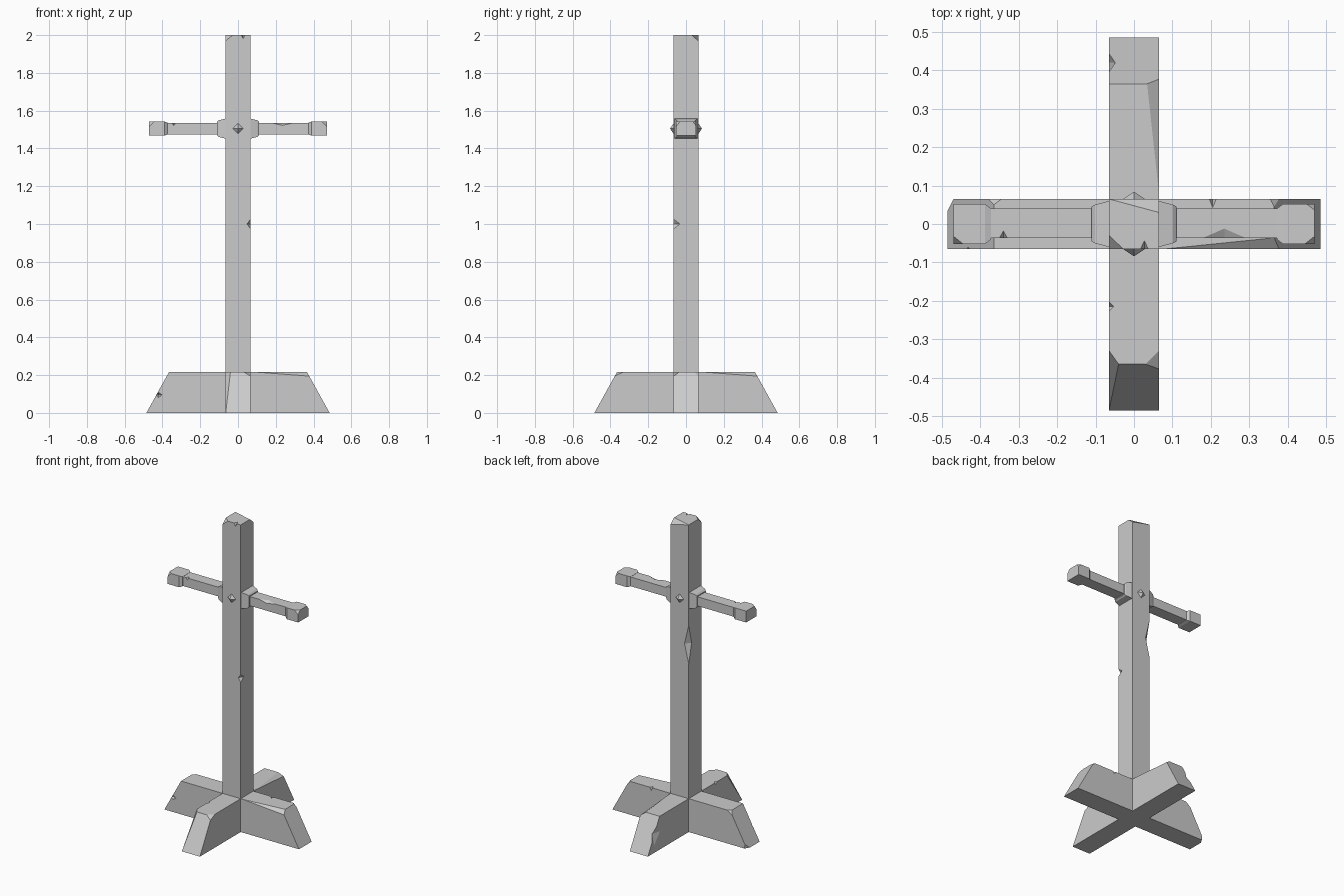
import bpy, bmesh
from mathutils import Vector

if "Cube" in bpy.data.objects:
    bpy.data.objects.remove(bpy.data.objects["Cube"])

W = 0.065   # half thickness of the timbers
ZC = 1.505  # height of the crossbar


def hull(name, pts, cuts=()):
    """Convex solid from points; each cut is a plane through 3 points that slices off the outside."""
    bm = bmesh.new()
    for p in pts:
        bm.verts.new(p)
    bmesh.ops.convex_hull(bm, input=bm.verts[:])
    center = sum((Vector(p) for p in pts), Vector()) / len(pts)
    for a, b, c in cuts:
        a, b, c = Vector(a), Vector(b), Vector(c)
        n = (b - a).cross(c - a).normalized()
        if n.dot(a - center) < 0:
            n = -n
        r = bmesh.ops.bisect_plane(bm, geom=bm.verts[:] + bm.edges[:] + bm.faces[:],
                                   plane_co=a, plane_no=n, clear_outer=True)
        edges = [e for e in r['geom_cut'] if isinstance(e, bmesh.types.BMEdge)]
        bmesh.ops.contextual_create(bm, geom=edges)
    bmesh.ops.dissolve_limit(bm, angle_limit=0.01, verts=bm.verts[:], edges=bm.edges[:])
    bmesh.ops.recalc_face_normals(bm, faces=bm.faces[:])
    me = bpy.data.meshes.new(name)
    bm.to_mesh(me)
    bm.free()
    ob = bpy.data.objects.new(name, me)
    bpy.context.collection.objects.link(ob)
    return ob


def rect(x, hy, hz, cy=0.0, cz=ZC):
    return [(x, cy + a * hy, cz + b * hz) for a in (-1, 1) for b in (-1, 1)]


def octa(name, c, r):
    pts = []
    for i in range(3):
        for s in (-1, 1):
            p = Vector(c)
            p[i] += s * r[i]
            pts.append(p)
    return hull(name, pts)


def nick(ob, c, r):
    """Carve a small octahedral notch."""
    cutter = octa("cutter", c, r)
    cutter.hide_render = True
    m = ob.modifiers.new("nick", 'BOOLEAN')
    m.object, m.operation, m.solver = cutter, 'DIFFERENCE', 'EXACT'
    bpy.context.view_layer.objects.active = ob
    bpy.ops.object.modifier_apply(modifier=m.name)
    bpy.data.objects.remove(cutter)


def corner(x, y, z, dx, dy, dz):
    return ((x + dx, y, z), (x, y + dy, z), (x, y, z + dz))


# Upright post with worn top corners
post = hull("post", [(x, y, z) for x in (-W, W) for y in (-W, W) for z in (0, 2)], [
    corner(-W, -W, 2, 0.037, 0.035, -0.03),
    corner(W, W, 2, -0.13, -0.035, -0.03),
])
nick(post, (0.027, -W, 2), (0.01, 0.022, 0.02))
nick(post, (W, -W, 1.0), (0.017, 0.033, 0.025))
nick(post, (-W, W, 1.22), (0.03, 0.03, 0.125))

# Crossed feet: trapezoid beams, chipped along edges
L, T, H = 0.485, 0.365, 0.217
foot_x = hull("foot_side_to_side",
              [(s * l, y, z) for s in (-1, 1) for l, z in ((L, 0), (T, H)) for y in (-W, W)], [
    ((0.08, -W, H), (T, -0.036, H), (0.374, -W, 0.195)),
    ((0.355, W, H), (T, 0.045, H), (0.377, W, 0.195)),
    ((-0.345, W, H), (-T, 0.05, H), (-0.38, W, 0.19)),
    ((-L, 0.035, 0), (-0.468, W, 0), (-0.47, W, 0.03)),
])
foot_y = hull("foot_front_to_back",
              [(x, s * l, z) for s in (-1, 1) for l, z in ((L, 0), (T, H)) for x in (-W, W)], [
    ((W, 0.08, H), (0.034, T, H), (W, 0.375, 0.195)),
    ((-W, -L, 0), (-0.04, -T, H), (-W, -0.33, H)),
    ((0.03, -T, H), (W, -0.33, H), (W, -0.377, 0.195)),
])
nick(foot_x, (-0.42, -W, 0.095), (0.018, 0.015, 0.014))
nick(foot_x, (0.205, W, H), (0.009, 0.022, 0.018))
nick(foot_y, (-W, -0.215, H), (0.012, 0.012, 0.015))
nick(foot_y, (-W, 0.42, 0.118), (0.016, 0.06, 0.07))

# Crossbar
bar = hull("crossbar", rect(-0.42, 0.038, 0.03, 0.002) + rect(0.42, 0.038, 0.03, 0.002))
nick(bar, (-0.34, -0.036, 1.535), (0.01, 0.018, 0.015))
nick(bar, (0.235, -0.036, 1.535), (0.055, 0.024, 0.013))

# Tapered collars and end blocks, mirrored left and right
for s, side in ((-1, "left"), (1, "right")):
    hull("collar_" + side, rect(s * 0.04, 0.063, 0.055) + rect(s * 0.065, 0.06, 0.053)
         + rect(s * 0.102, 0.05, 0.044) + rect(s * 0.111, 0.045, 0.036))
    x, y, z = s * 0.47, 0.052, ZC + 0.037
    chips = [corner(x, -y, z, -s * 0.025, 0.02, -0.025)]
    if s > 0:
        chips.append(corner(x, y, z, -0.02, -0.016, -0.02))
    hull("end_block_" + side, rect(s * 0.372, 0.04, 0.031) + rect(s * 0.388, y, 0.037)
         + rect(x, y, 0.037), chips)

# Diamond studs on the front and back of the post
for s, side in ((-1, "front"), (1, "back")):
    octa("stud_" + side, (0, s * 0.06, ZC), (0.036, 0.024, 0.036))
